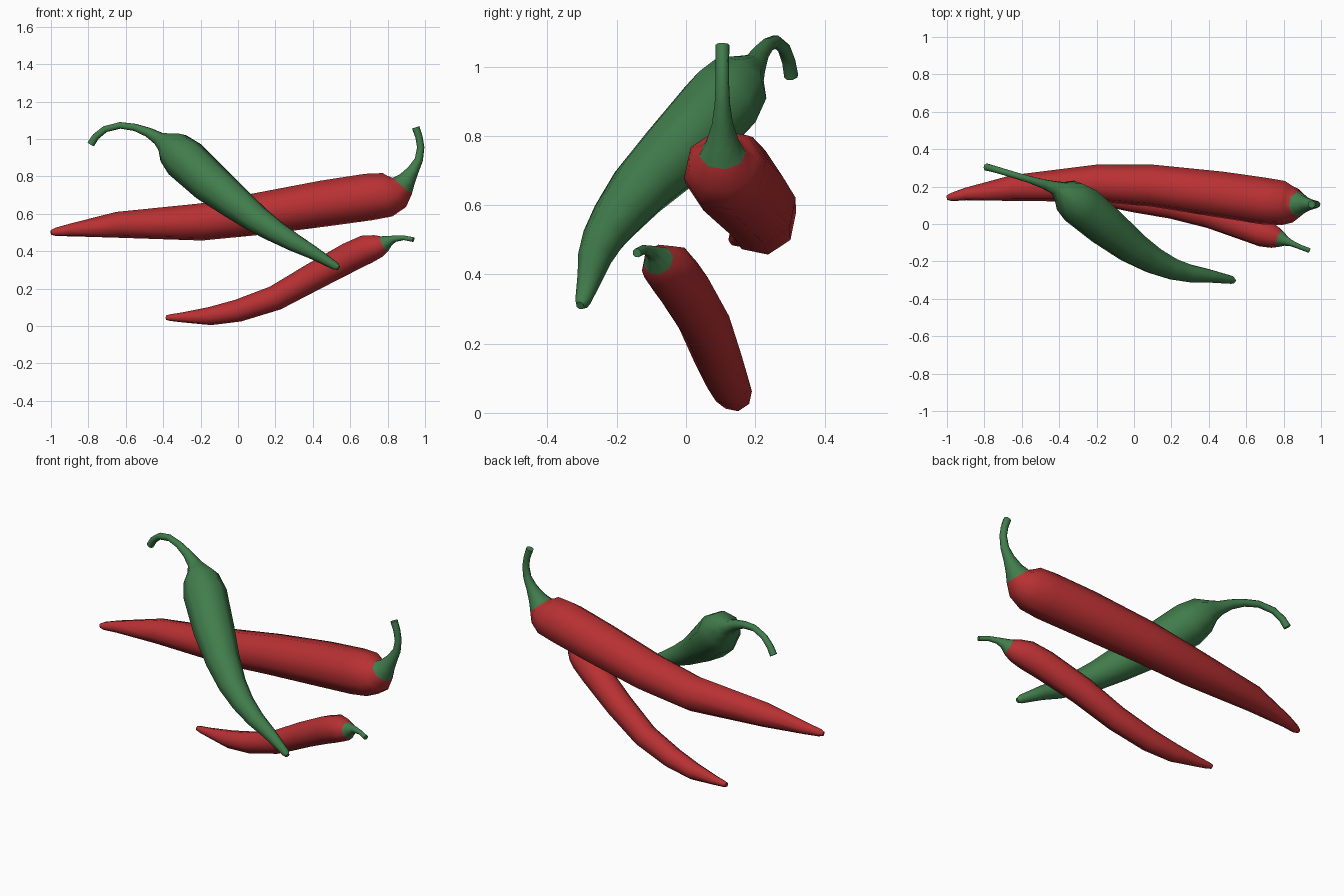
import bpy, bmesh, math
from mathutils import Vector

SIDES = 8


def material(name, rgb):
    m = bpy.data.materials.new(name)
    m.diffuse_color = (*rgb, 1)
    return m


RED = material("pepper red", (0.48, 0.030, 0.033))
GREEN = material("pepper green", (0.053, 0.205, 0.072))


def pepper(name, path, colors, stem_ring):
    """Sweep a round section along (x, y, z, radius); rings past stem_ring use the last colour."""
    pts = [Vector(p[:3]) for p in path]
    bm = bmesh.new()
    side = Vector((0, 1, 0))
    rings = []
    for i, p in enumerate(pts):
        a = pts[max(i - 1, 0)]
        b = pts[min(i + 1, len(pts) - 1)]
        t = (b - a).normalized()
        side = (side - t * side.dot(t)).normalized()
        up = t.cross(side)
        r = path[i][3] * 1.03
        ring = []
        for k in range(SIDES):
            ang = 2 * math.pi * (k + 0.25) / SIDES
            ring.append(bm.verts.new(p + (side * math.cos(ang) + up * math.sin(ang)) * r))
        rings.append(ring)
    last = len(colors) - 1
    for i in range(len(rings) - 1):
        for k in range(SIDES):
            n = (k + 1) % SIDES
            f = bm.faces.new((rings[i][k], rings[i][n], rings[i + 1][n], rings[i + 1][k]))
            f.material_index = last if i >= stem_ring else 0
    bm.faces.new(rings[0][::-1])
    bm.faces.new(rings[-1]).material_index = last
    bmesh.ops.recalc_face_normals(bm, faces=bm.faces)
    me = bpy.data.meshes.new(name)
    bm.to_mesh(me)
    bm.free()
    for c in colors:
        me.materials.append(c)
    ob = bpy.data.objects.new(name, me)
    bpy.context.collection.objects.link(ob)
    bpy.ops.object.select_all(action='DESELECT')
    ob.select_set(True)
    bpy.context.view_layer.objects.active = ob
    bpy.ops.object.shade_smooth_by_angle(angle=math.radians(60))


# Large red pepper, tip at the left, stem bending upward at the right
pepper("large_red_pepper", [
    (-1.0, .14, .50, .012), (-.975, .144, .503, .022), (-.9, .16, .513, .033),
    (-.65, .192, .541, .068), (-.2, .218, .556, .098), (.1, .205, .598, .111),
    (.46, .158, .655, .122), (.70, .122, .690, .124), (.80, .112, .702, .117),
    (.848, .106, .720, .096), (.878, .105, .748, .066),
    (.905, .105, .785, .046), (.938, .105, .835, .030), (.967, .105, .89, .022),
    (.977, .105, .955, .019), (.968, .105, 1.01, .019), (.95, .105, 1.062, .020),
], [RED, GREEN], 10)

# Small red pepper lying lowest
pepper("small_red_pepper", [
    (-.385, .17, .045, .012), (-.36, .167, .045, .018), (-.3, .16, .046, .026),
    (-.15, .142, .053, .048), (0, .122, .082, .059), (.2, .095, .150, .066),
    (.4, .052, .262, .073), (.6, -.013, .370, .078), (.69, -.047, .412, .076),
    (.75, -.069, .428, .061), (.782, -.08, .440, .044),
    (.81, -.09, .457, .027), (.84, -.102, .467, .017), (.885, -.122, .472, .013),
    (.938, -.142, .462, .013),
], [RED, GREEN], 10)

# Green pepper leaning across the front, curled stem at the upper left
pepper("green_pepper", [
    (.537, -.306, .310, .012), (.52, -.298, .321, .022), (.4, -.277, .393, .036),
    (.3, -.264, .446, .048), (.2, -.238, .505, .060), (.1, -.194, .570, .074),
    (-.01, -.126, .655, .090), (-.145, -.018, .762, .108),
    (-.285, .100, .892, .115), (-.345, .146, .950, .096), (-.39, .175, .983, .055),
    (-.425, .195, 1.003, .036), (-.48, .213, 1.036, .026), (-.55, .235, 1.062, .020),
    (-.63, .259, 1.073, .018), (-.71, .283, 1.053, .018), (-.76, .297, 1.013, .019),
    (-.787, .304, .972, .020),
], [GREEN], 10)
